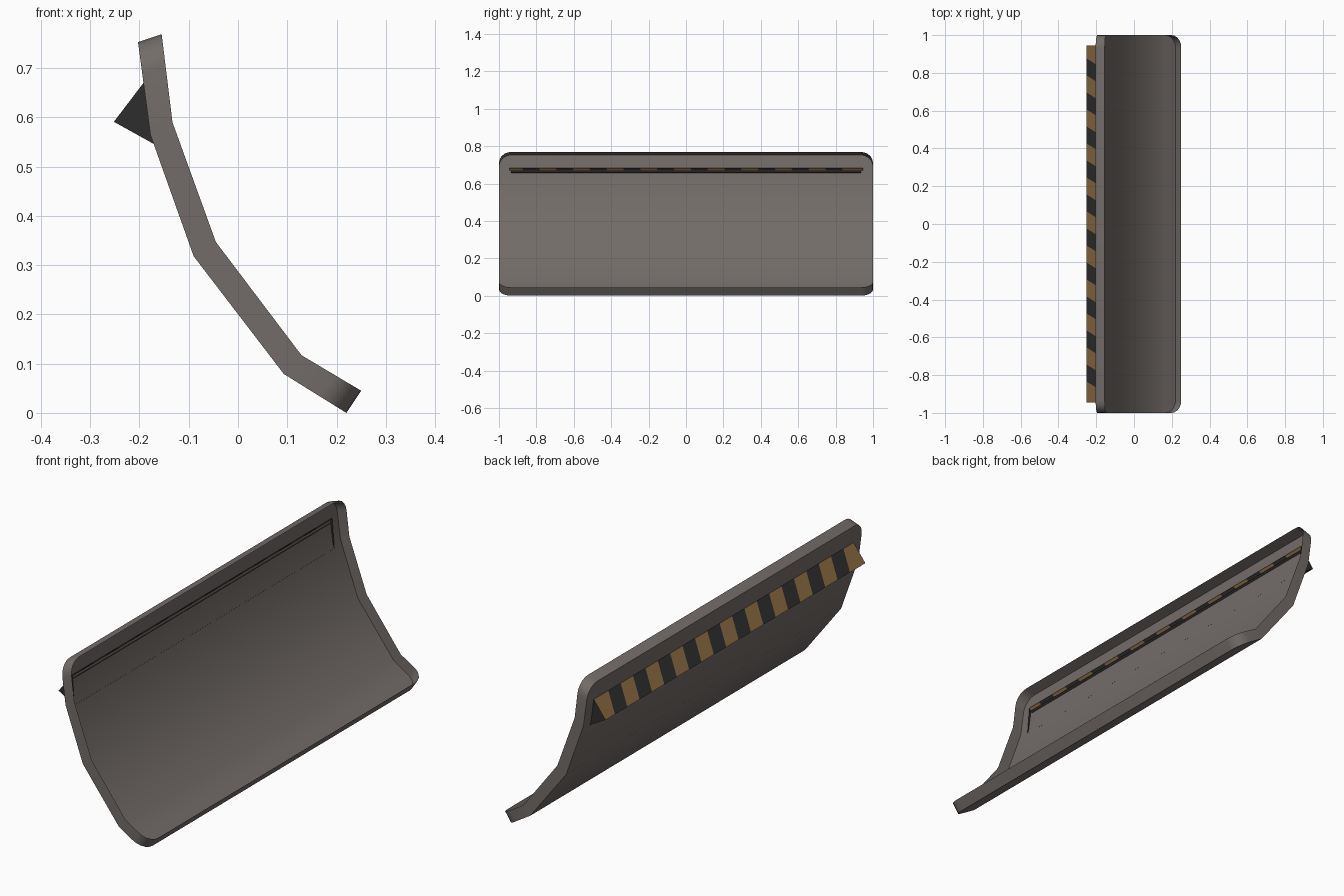
import bpy, bmesh, math
from mathutils import Vector

if "Cube" in bpy.data.objects:
    bpy.data.objects.remove(bpy.data.objects["Cube"])


def material(name, rgb):
    m = bpy.data.materials.new(name)
    m.diffuse_color = (*rgb, 1)
    m.use_nodes = True
    m.node_tree.nodes["Principled BSDF"].inputs["Base Color"].default_value = m.diffuse_color
    return m


steel = material("worn steel grey", (0.17, 0.15, 0.14))
dark = material("hazard black", (0.027, 0.027, 0.027))
ochre = material("hazard ochre", (0.26, 0.15, 0.055))


def finish(bm, name, mats):
    me = bpy.data.meshes.new(name)
    bm.to_mesh(me)
    bm.free()
    for m in mats:
        me.materials.append(m)
    ob = bpy.data.objects.new(name, me)
    bpy.context.collection.objects.link(ob)
    return ob


# Blade: curved back sheet with a raised rim, open at the front
back = [(-0.203, 0.753), (-0.178, 0.565), (-0.090, 0.318), (0.093, 0.079), (0.220, 0.0)]
front = [(-0.155, 0.769), (-0.133, 0.590), (-0.045, 0.347), (0.129, 0.117), (0.250, 0.045)]
back = [Vector(p) for p in back]
front = [Vector(p) for p in front]
R, STEPS = 0.065, 5


def corner(i_end, i_next):
    """Stations (back point, front point, half width) round one corner."""
    length = (back[i_next] - back[i_end]).length
    out = []
    for k in range(STEPS + 1):
        a = k / STEPS * math.pi / 2
        t = R * (1 - math.cos(a)) / length
        out.append((back[i_end].lerp(back[i_next], t),
                    front[i_end].lerp(front[i_next], t),
                    1 - R + R * math.sin(a)))
    return out


stations = corner(0, 1) + [(back[i], front[i], 1.0) for i in (1, 2, 3)] + corner(4, 3)[::-1]

bm = bmesh.new()
rows = []
for b, f, w in stations:
    rows.append([bm.verts.new((p.x, y, p.y)) for p, y in ((f, -w), (b, -w), (b, w), (f, w))])
for r0, r1 in zip(rows, rows[1:]):
    for j in range(3):
        bm.faces.new((r0[j], r0[j + 1], r1[j + 1], r1[j]))
bm.faces.new(rows[0])
bm.faces.new(rows[-1])
bmesh.ops.recalc_face_normals(bm, faces=bm.faces)
bm.normal_update()
sheet = max(bm.faces, key=lambda f: f.calc_area())
if sheet.normal.x > 0:
    bmesh.ops.reverse_faces(bm, faces=bm.faces)
blade = finish(bm, "blade", [steel])
bpy.context.view_layer.objects.active = blade
blade.select_set(True)
bpy.ops.object.shade_smooth_by_angle(angle=math.radians(32))

# Hazard bar: open wedge on the back, its upper face cut into slanted stripes
APEX, TOP, LOW = (-0.252, 0.591), (-0.182, 0.683), (-0.171, 0.546)
HALF, BANDS, SLANT = 0.945, 21, 0.022
bm = bmesh.new()


def vert(p, y):
    return bm.verts.new((p[0], max(-HALF, min(HALF, y)), p[1]))


cuts = []
for i in range(BANDS + 1):
    y = -HALF + 2 * HALF * i / BANDS
    s = 0 if i in (0, BANDS) else SLANT
    cuts.append((vert(APEX, y + s), vert(TOP, y - s)))
for i, (c0, c1) in enumerate(zip(cuts, cuts[1:])):
    face = bm.faces.new((c0[0], c0[1], c1[1], c1[0]))
    face.material_index = 1 if i % 2 == 0 else 0
# dark underside and ends
lows = [vert(LOW, -HALF), vert(LOW, HALF)]
bm.faces.new([c[0] for c in cuts] + [lows[1], lows[0]])
bm.faces.new((cuts[0][0], lows[0], cuts[0][1]))
bm.faces.new((cuts[-1][0], cuts[-1][1], lows[1]))
bmesh.ops.recalc_face_normals(bm, faces=bm.faces)
bm.normal_update()
bm.faces.ensure_lookup_table()
if bm.faces[0].normal.x > 0:
    bmesh.ops.reverse_faces(bm, faces=bm.faces)
finish(bm, "hazard_bar", [dark, ochre])

# Thin inner lip of the bar, just showing through the blade
bm = bmesh.new()
inner = [vert((-0.196, 0.650), -0.935), vert((-0.182, 0.665), -0.935),
         vert((-0.182, 0.665), 0.935), vert((-0.196, 0.650), 0.935)]
bm.faces.new(inner)
finish(bm, "hazard_bar_lip", [dark])
